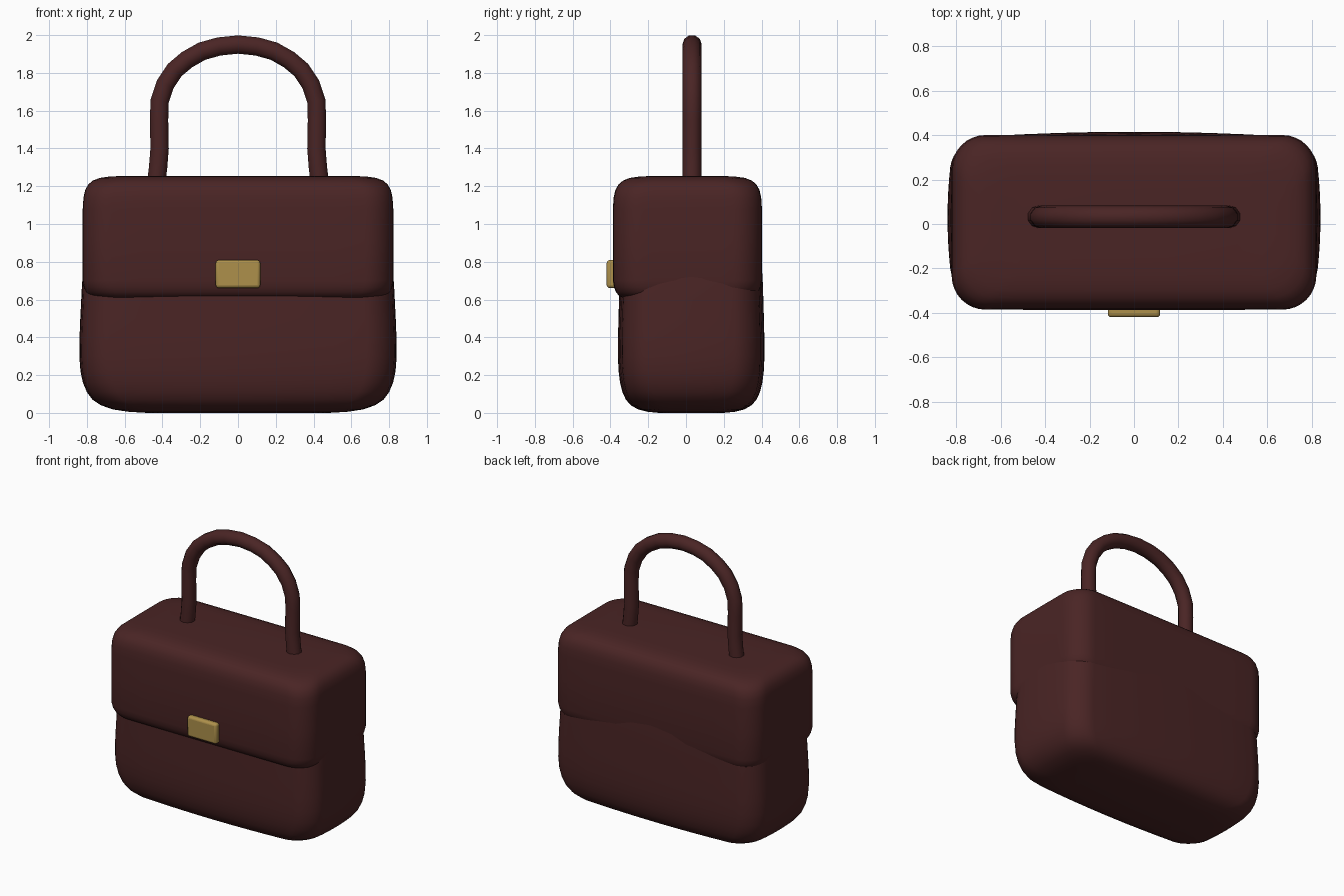
import bpy, bmesh, math

cube = bpy.data.objects.get("Cube")
if cube:
    bpy.data.objects.remove(cube, do_unlink=True)


def make_material(name, rgb):
    m = bpy.data.materials.new(name)
    m.use_nodes = True
    color = (*rgb, 1)
    m.diffuse_color = color
    m.node_tree.nodes["Principled BSDF"].inputs["Base Color"].default_value = color
    return m


leather = make_material("dark red leather", (0.068, 0.018, 0.018))
brass = make_material("brass", (0.42, 0.28, 0.07))


def finish(obj, material, angle=50):
    obj.data.materials.clear()
    obj.data.materials.append(material)
    bpy.ops.object.select_all(action="DESELECT")
    obj.select_set(True)
    bpy.context.view_layer.objects.active = obj
    bpy.ops.object.shade_smooth_by_angle(angle=math.radians(angle))


def ring(hx, hy, r, bulge, steps=8):
    """Rounded rectangle whose sides swell outward in the middle."""
    corners = []
    for k, (sx, sy) in enumerate([(1, 1), (-1, 1), (-1, -1), (1, -1)]):
        for i in range(steps + 1):
            a = math.pi / 2 * (k + i / steps)
            corners.append((sx * (hx - r) + r * math.cos(a),
                            sy * (hy - r) + r * math.sin(a)))
    pts = []
    for i, p in enumerate(corners):
        q = corners[(i + 1) % len(corners)]
        cuts = steps if i % (steps + 1) == steps else 1
        for j in range(cuts):
            t = j / cuts
            pts.append((p[0] + (q[0] - p[0]) * t, p[1] + (q[1] - p[1]) * t))
    return [(x + bulge * x / hx * (1 - (y / hy) ** 2),
             y + bulge * y / hy * (1 - (x / hx) ** 2)) for x, y in pts]


def loft(name, levels, hx, hy, yc, r, bulge, y_ratio, material):
    """Stack rings at (height, inset) levels and cap both ends."""
    bm = bmesh.new()
    rows = []
    for z, inset in levels:
        pts = ring(hx - inset, hy - inset * y_ratio, r, bulge)
        rows.append([bm.verts.new((x, y + yc, z)) for x, y in pts])
    n = len(rows[0])
    for a, b in zip(rows, rows[1:]):
        for i in range(n):
            j = (i + 1) % n
            bm.faces.new((a[i], a[j], b[j], b[i]))
    bm.faces.new(rows[0][::-1])
    bm.faces.new(rows[-1])
    mesh = bpy.data.meshes.new(name)
    bm.to_mesh(mesh)
    bm.free()
    obj = bpy.data.objects.new(name, mesh)
    bpy.context.collection.objects.link(obj)
    finish(obj, material)
    return obj


# Bag body, swelling towards the base
body_levels = [(0, 0.36), (0.006, 0.26), (0.018, 0.18), (0.04, 0.115),
               (0.07, 0.07), (0.11, 0.04), (0.16, 0.019), (0.22, 0.006),
               (0.3, 0), (0.4, 0.001), (0.5, 0.005), (0.6, 0.01),
               (0.68, 0.014), (0.76, 0.022), (0.84, 0.034), (1, 0.07)]
loft("bag_body", body_levels, 0.81, 0.358, 0.0275, 0.13, 0.03, 0.6, leather)

# Flap covering the upper half
flap_levels = [(0.612, 0.12), (0.61, 0.05), (0.622, 0.03), (0.64, 0.016),
               (0.665, 0.006), (0.7, 0), (0.9, 0), (1.08, 0), (1.14, 0.004),
               (1.18, 0.013), (1.21, 0.03), (1.23, 0.054), (1.244, 0.09),
               (1.251, 0.14), (1.254, 0.2)]
loft("front_flap", flap_levels, 0.82, 0.3925, 0.0075, 0.15, 0.002, 1, leather)

# Arched carrying handle
half = [(0.435, 1.2), (0.423, 1.3), (0.415, 1.4), (0.418, 1.55), (0.415, 1.65),
        (0.385, 1.74), (0.335, 1.815), (0.27, 1.87), (0.19, 1.915), (0.1, 1.94)]
path = half + [(0, 1.95)] + [(-x, z) for x, z in reversed(half)]
curve = bpy.data.curves.new("handle", "CURVE")
curve.dimensions = "3D"
curve.bevel_depth = 0.051
curve.bevel_resolution = 3
spline = curve.splines.new("POLY")
spline.points.add(len(path) - 1)
for point, (x, z) in zip(spline.points, path):
    point.co = (x, 0.032, z, 1)
handle = bpy.data.objects.new("handle", curve)
bpy.context.collection.objects.link(handle)
bpy.ops.object.select_all(action="DESELECT")
handle.select_set(True)
bpy.context.view_layer.objects.active = handle
bpy.ops.object.convert(target="MESH")
finish(bpy.context.view_layer.objects.active, leather)

# Clasp plate on the flap
bpy.ops.mesh.primitive_cube_add(size=1, location=(0, -0.39, 0.735))
clasp = bpy.context.object
clasp.name = "clasp"
clasp.scale = (0.236, 0.06, 0.148)
bpy.ops.object.transform_apply(location=False, rotation=False, scale=True)
bevel = clasp.modifiers.new("soft edges", "BEVEL")
bevel.width = 0.016
bevel.segments = 3
finish(clasp, brass)
